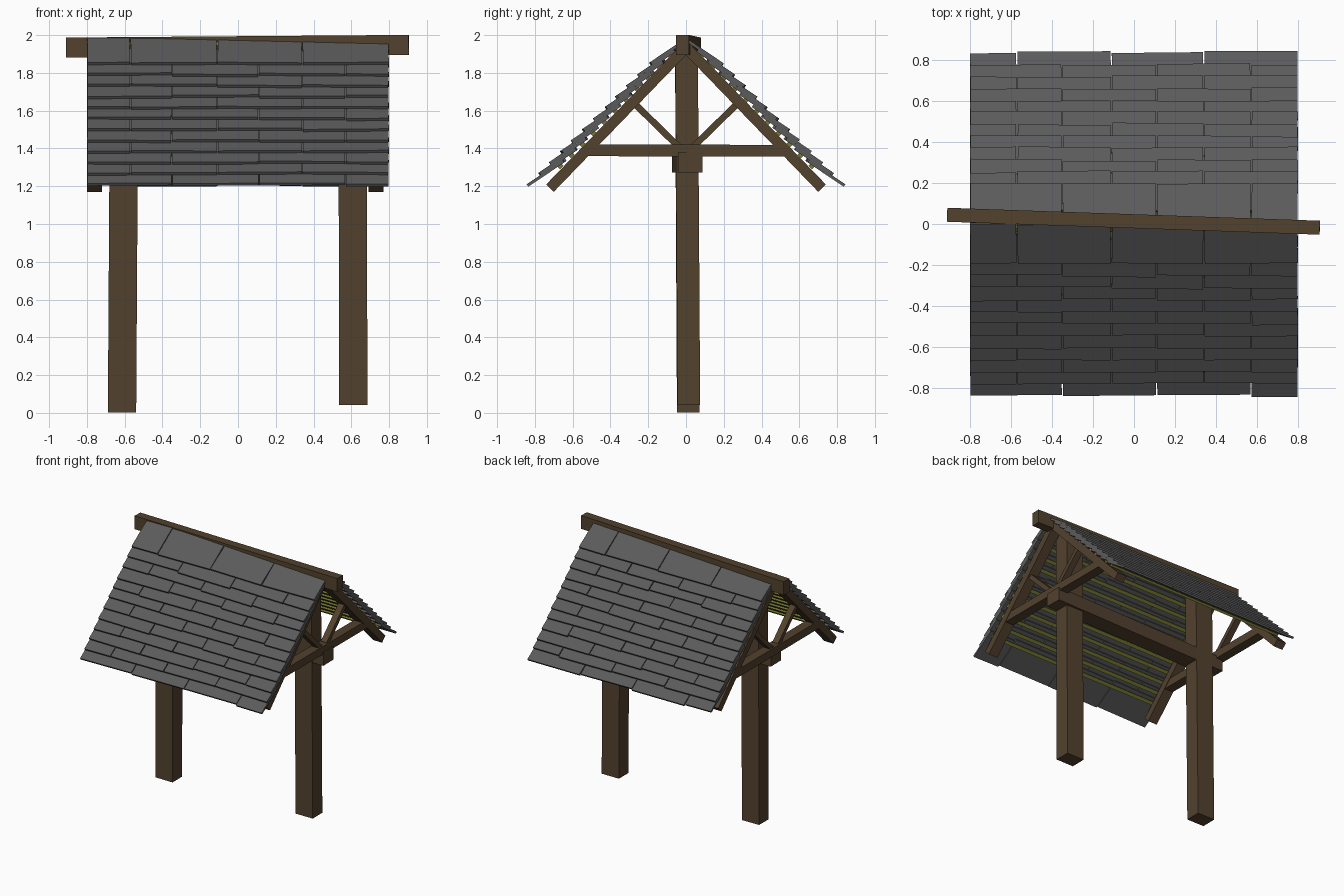
import bpy, bmesh, math, random
from mathutils import Vector, Matrix

if "Cube" in bpy.data.objects:
    bpy.data.objects.remove(bpy.data.objects["Cube"])

random.seed(4)


def material(name, col):
    m = bpy.data.materials.new(name)
    m.diffuse_color = (*col, 1)
    m.use_nodes = True
    m.node_tree.nodes["Principled BSDF"].inputs["Base Color"].default_value = m.diffuse_color
    return m


WOOD = material("brown_wood", (0.085, 0.054, 0.027))
SLATE = material("grey_slate", (0.105, 0.105, 0.105))
BATTEN = material("olive_wood", (0.19, 0.19, 0.03))


def add_beam(bm, p0, p1, width, height, up=(0, 0, 1), yaw=0.0):
    """Box running from p0 to p1; height is measured along up."""
    p0, p1 = Vector(p0), Vector(p1)
    d = (p1 - p0).normalized()
    side = d.cross(Vector(up)).normalized()
    n = side.cross(d)
    rot = Matrix((d, side, n)).transposed().to_4x4()
    size = Matrix.Diagonal(((p1 - p0).length, width, height, 1))
    bmesh.ops.create_cube(bm, size=1, matrix=Matrix.Translation((p0 + p1) / 2)
                          @ rot @ Matrix.Rotation(yaw, 4, 'Z') @ size)


def finish(name, bm, mat):
    bmesh.ops.recalc_face_normals(bm, faces=bm.faces)
    me = bpy.data.meshes.new(name)
    bm.to_mesh(me)
    bm.free()
    me.materials.append(mat)
    ob = bpy.data.objects.new(name, me)
    bpy.context.collection.objects.link(ob)
    return ob


def beam(name, *args, **kw):
    bm = bmesh.new()
    add_beam(bm, *args, **kw)
    return finish(name, bm, WOOD)


# Posts, slightly out of true
beam("left_post", (-0.614, 0.012, 0.002), (-0.602, 0.002, 1.90), 0.12, 0.15, up=(1, 0, 0))
beam("right_post", (0.61, 0.015, 0.042), (0.607, 0.003, 1.90), 0.12, 0.15, up=(1, 0, 0))

# Ridge beam and long beam between the posts
beam("ridge_beam", (-0.91, 0.045, 1.934), (0.905, -0.018, 1.948), 0.068, 0.106)
beam("long_beam", (-0.78, -0.008, 1.325), (0.775, 0.022, 1.325), 0.13, 0.105)

# End trusses: tie, rafters and braces
for label, x in (("left", -0.76), ("right", 0.73)):
    beam(label + "_tie_beam", (x, -0.53, 1.39), (x, 0.53, 1.388), 0.075, 0.062)
    for part, s in (("front", -1), ("back", 1)):
        beam(f"{label}_{part}_rafter", (x, s * 0.72, 1.19), (x, 0, 1.935), 0.08, 0.056)
        beam(f"{label}_{part}_brace", (x, s * 0.04, 1.41), (x, s * 0.27, 1.635), 0.05, 0.035)

# Roof: overlapping slates with a batten under each course
COURSES = 12
TILT = math.radians(34)
LENGTH, THICK = 0.23, 0.0155
JOINTS = ((-0.8, -0.35, 0.11, 0.57, 0.8), (-0.8, -0.57, -0.11, 0.34, 0.8))
for part, s in (("front", -1), ("back", 1)):
    slates, battens = bmesh.new(), bmesh.new()
    for i in range(COURSES):
        t = i / (COURSES - 1)
        y, z = 0.833 - 0.643 * t, 1.208 + 0.64 * t
        row = JOINTS[(i + (s > 0)) % 2]
        for a, b in zip(row, row[1:]):
            slip = random.uniform(-0.006, 0.006)
            yl = y + slip
            zl = z - slip * 0.67
            xm = (a + b) / 2
            add_beam(slates, (xm, s * yl, zl),
                     (xm, s * (yl - LENGTH * math.cos(TILT)), zl + LENGTH * math.sin(TILT)),
                     b - a - 0.006, THICK, yaw=random.uniform(-0.016, 0.016))
        yb = y - 0.168
        zb = 1.318 + 0.64 * t - 0.012
        add_beam(battens, (-0.78, s * yb, zb), (0.77, s * yb, zb), 0.026, 0.02, up=(0, s, 1))
    finish(part + "_slates", slates, SLATE)
    finish(part + "_battens", battens, BATTEN)
